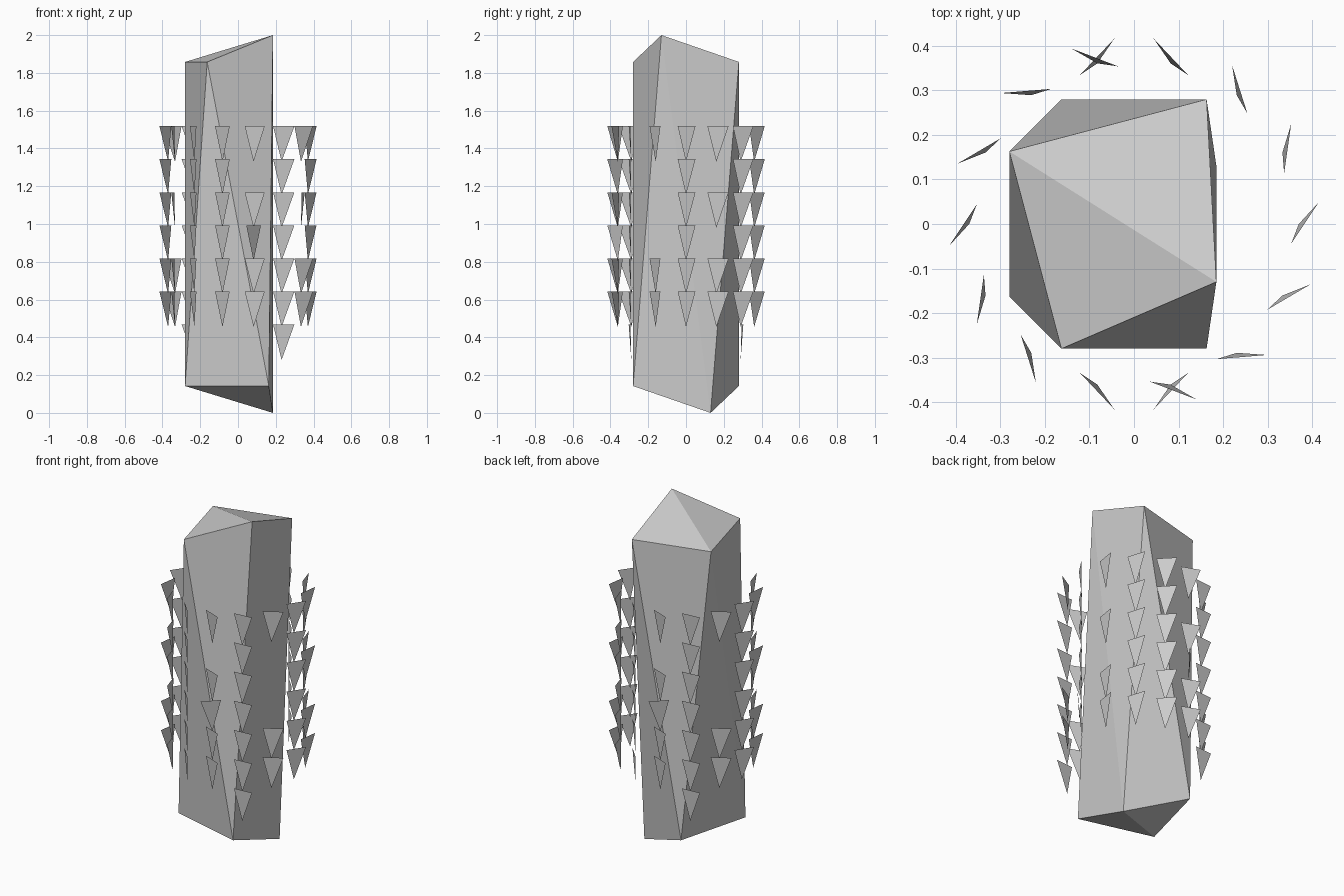
import bpy, bmesh
from math import pi
from mathutils import Matrix, Vector

if "Cube" in bpy.data.objects:
    bpy.data.objects.remove(bpy.data.objects["Cube"])


def finish(bm, name):
    mesh = bpy.data.meshes.new(name)
    bm.to_mesh(mesh)
    bm.free()
    obj = bpy.data.objects.new(name, mesh)
    bpy.context.collection.objects.link(obj)
    return obj


# Crystal body: hull of four corners and their half-turn about the x axis
upper = [(0.185, -0.13, 2.0), (-0.28, 0.163, 1.858),
         (-0.163, -0.28, 1.858), (0.163, 0.28, 1.858)]
bm = bmesh.new()
for x, y, z in upper:
    bm.verts.new((x, y, z))
    bm.verts.new((x, -y, 2 - z))
bmesh.ops.convex_hull(bm, input=bm.verts[:])
bmesh.ops.recalc_face_normals(bm, faces=bm.faces[:])
finish(bm, "crystal_body")

# Floating shards: 14 columns, the second half repeats the first by a half-turn
TOP, PITCH, HEIGHT, STEP = 1.518, 0.175, 0.188, 2 * pi / 14
ROWS = [
    [0, 1, 2, 3, 4, 5],
    [0, 4, 5],
    [0, 1, 2, 3, 4, 5, 6],
    [0, 2, 4, 5],
    [0, 1, 2, 3, 4, 5],
    [0, 1, 2, 3, 4, 5],
    [0, 2, 4, 5],
]


def add_shard(bm, column, row, flip=1):
    z = TOP - row * PITCH
    turn = Matrix.Rotation(-column * STEP, 3, 'Z')
    points = [(0.353, -0.044 * flip, z), (0.37, 0, z - HEIGHT), (0.416, 0.05 * flip, z)]
    bm.faces.new([bm.verts.new(turn @ Vector(p)) for p in points])


bm = bmesh.new()
for half in (0, 7):
    for column, rows in enumerate(ROWS):
        for row in rows:
            add_shard(bm, column + half, row)
    # One reversed shard on each side
    add_shard(bm, 3 + half, 3, flip=-1)
finish(bm, "floating_shards")
